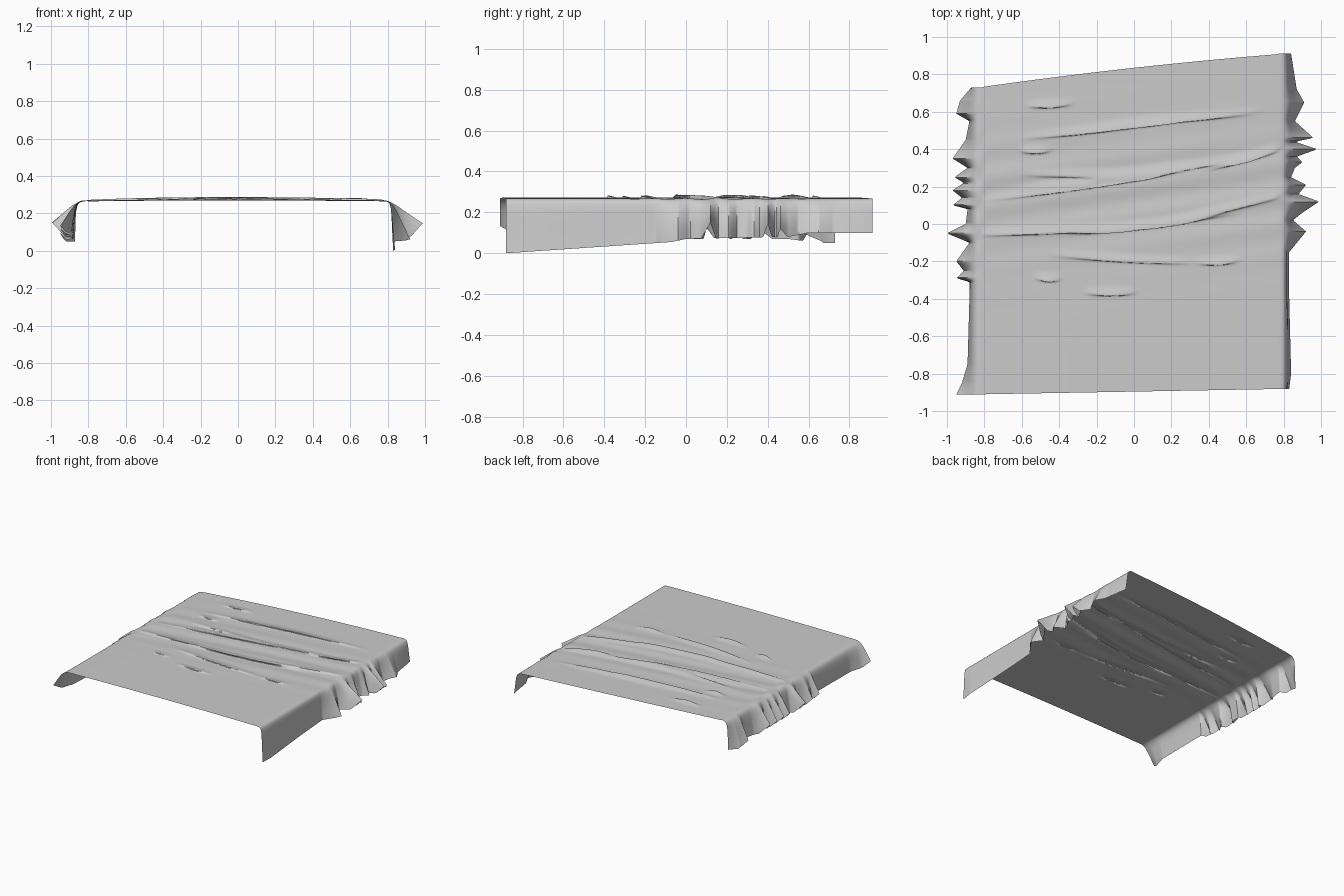
import bpy
import math
import random
from mathutils import Vector
from mathutils.geometry import interpolate_bezier

random.seed(4)
if "Cube" in bpy.data.objects:
    bpy.data.objects.remove(bpy.data.objects["Cube"])

ROWS, COLUMNS, HEM_STEPS = 260, 80, 12

# Hem outlines along the sheet: (y, how far the lower edge flares out)
LEFT_FLARE = [(-.91, .95), (-.85, .92), (-.75, .89), (-.4, .88), (-.31, .88), (-.29, .95),
              (-.25, .91), (-.2, .95), (-.1, .88), (-.05, 1), (0, .9), (.08, .89),
              (.1, .97), (.14, .92), (.18, .97), (.22, .91), (.25, .96), (.3, .89),
              (.35, .97), (.45, .9), (.55, .88), (.59, .95), (.66, .93), (.73, .87)]
RIGHT_FLARE = [(-.88, .83), (-.8, .84), (-.4, .83), (-.15, .83), (-.04, .92), (.02, .85),
               (.06, .9), (.12, .99), (.16, .88), (.21, .92), (.25, .84), (.3, .86),
               (.33, .9), (.36, .87), (.4, .98), (.44, .86), (.46, .96), (.55, .86),
               (.65, .91), (.72, .87), (.91, .84)]

# Height of the lower edge: (y, z)
LEFT_DROP = [(-.91, .1), (-.3, .09), (-.1, .07), (.5, .07), (.65, .05), (.73, .05)]
RIGHT_DROP = [(-.88, 0), (-.07, .055), (0, .07), (.5, .08), (.6, .1), (.92, .1)]

# Long creases: start x, end x, start y, end y
CREASES = [(-.56, -.34, .64, .65), (-.55, .2, .47, .56), (-.1, .62, .54, .6),
           (-.6, -.45, .4, .4), (-.6, .25, .19, .32), (-.75, .2, .14, .28),
           (-.3, .7, .22, .38), (.1, .8, 0, .16), (-.85, .1, -.05, 0),
           (-.4, .3, -.16, -.2), (-.52, -.4, -.28, -.29), (-.25, 0, -.36, -.36),
           (.35, .55, -.2, -.19), (-.3, .5, -.04, .06), (-.55, .1, .27, .28),
           (.4, .8, .3, .42)]


def lookup(table, y):
    """Straight-line reading of a table of (y, value) pairs."""
    if y <= table[0][0]:
        return table[0][1]
    for (a, p), (b, q) in zip(table, table[1:]):
        if y <= b:
            return p + (q - p) * (y - a) / (b - a)
    return table[-1][1]


def crease_offset(x, y):
    """Sideways roll and lift of the cloth from all creases."""
    roll = lift = 0
    for x0, x1, y0, y1 in CREASES:
        t = (x - x0) / (x1 - x0)
        if -.1 < t < 1.1:
            fade = math.sin(math.pi * (t + .1) / 1.2)
            bump = fade * math.exp(-((y - y0 - (y1 - y0) * t) / .017) ** 2)
            roll -= .022 * bump
            lift += .011 * bump
    return roll, min(lift, .014)


def top_height(x, y):
    """Gently domed surface with soft waves through the gathered band."""
    band = math.exp(-((y - .15) / .3) ** 2)
    wave = .003 * math.sin(38 * (y - .15 * x)) * band
    return .264 + .008 * (1 - x * x) + wave


def hem_points(side, y):
    """Curve of the hanging hem, from the top edge outwards and down."""
    flare = lookup(LEFT_FLARE if side < 0 else RIGHT_FLARE, y)
    drop = lookup(LEFT_DROP if side < 0 else RIGHT_DROP, y)
    foot = drop + 1.1 * max(0, flare - .92)
    edge = .82 if side < 0 else .78
    z = top_height(edge, y)
    start = Vector((edge, 0, z))
    bend = Vector((edge + .05, 0, z))
    hang = Vector((edge + .035 + .3 * (flare - .83), 0, .225))
    end = Vector((flare, 0, foot))
    return [(side * p.x, p.z) for p in interpolate_bezier(start, bend, hang, end, HEM_STEPS)]


def row_y(x, v):
    """Slanted front and back borders of the sheet."""
    front = -.896 + .018 * x
    back = .835 + .11 * x - .02 * x * x
    return front + (back - front) * v


# Cloth sheet: left hem, flat top and right hem in one grid
verts, faces = [], []
for j in range(ROWS + 1):
    v = j / ROWS
    left_y, right_y = row_y(-.84, v), row_y(.82, v)
    row = [(x, left_y, z) for x, z in reversed(hem_points(-1, left_y))]
    for i in range(1, COLUMNS):
        x = -.82 + 1.6 * i / COLUMNS
        y = row_y(x, v)
        roll, lift = crease_offset(x, y)
        row.append((x, y + roll, top_height(x, y) + lift))
    row += [(x, right_y, z) for x, z in hem_points(1, right_y)]
    verts += row

width = len(verts) // (ROWS + 1)
for j in range(ROWS):
    for i in range(width - 1):
        a = j * width + i
        faces.append((a, a + 1, a + width + 1, a + width))

mesh = bpy.data.meshes.new("cloth_sheet")
mesh.from_pydata(verts, [], faces)
cloth = bpy.data.objects.new("cloth_sheet", mesh)
bpy.context.collection.objects.link(cloth)

# Plain grey cloth
grey = bpy.data.materials.new("grey_cloth")
grey.use_nodes = True
colour = (.6, .6, .6, 1)
grey.diffuse_color = colour
grey.node_tree.nodes["Principled BSDF"].inputs["Base Color"].default_value = colour
mesh.materials.append(grey)

bpy.context.view_layer.objects.active = cloth
cloth.select_set(True)
bpy.ops.object.shade_smooth_by_angle(angle=math.radians(40))
